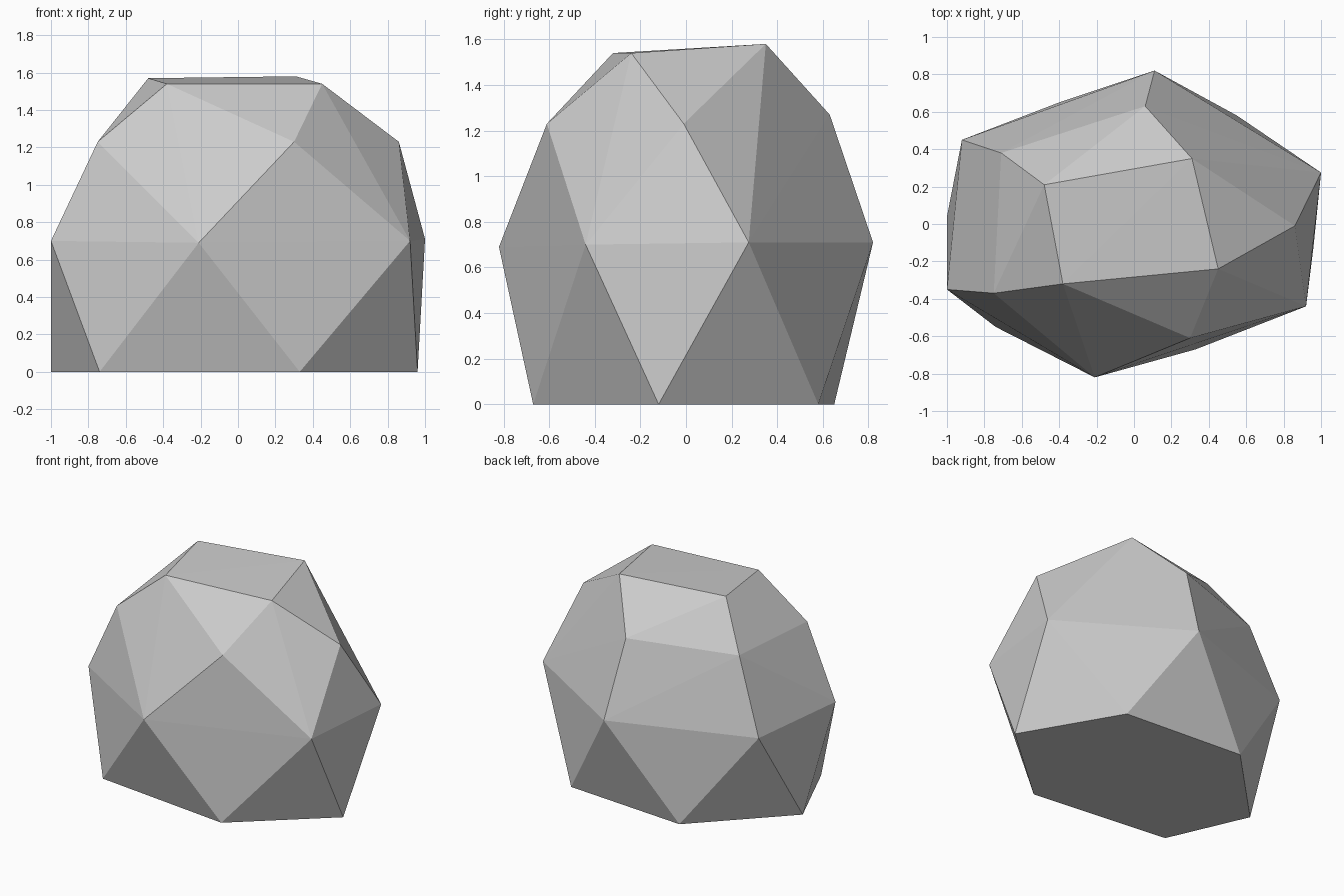
import bpy, bmesh

if "Cube" in bpy.data.objects:
    bpy.data.objects.remove(bpy.data.objects["Cube"])

# Corner rings of the boulder, from the ground to the crown
base = [(-0.74, -0.55, 0), (0.33, -0.67, 0), (0.96, -0.12, 0),
        (0.55, 0.58, 0), (-0.40, 0.65, 0), (-1.0, 0.04, 0)]
middle = [(-1.0, -0.35, 0.70), (-0.21, -0.82, 0.69), (0.92, -0.44, 0.70),
          (1.0, 0.275, 0.71), (0.11, 0.82, 0.71), (-0.92, 0.45, 0.71)]
shoulder = [(-0.75, -0.37, 1.23), (0.30, -0.61, 1.23), (0.86, -0.01, 1.23),
            (0.06, 0.63, 1.27), (-0.71, 0.38, 1.25)]
crown = [(-0.48, 0.21, 1.57), (-0.38, -0.32, 1.54),
         (0.45, -0.24, 1.54), (0.31, 0.35, 1.58)]

# Faceted stone skin stretched over the corners
bm = bmesh.new()
for co in base + middle + shoulder + crown:
    bm.verts.new(co)
bmesh.ops.convex_hull(bm, input=bm.verts[:])
bmesh.ops.delete(bm, geom=[v for v in bm.verts if not v.link_faces], context='VERTS')
bmesh.ops.recalc_face_normals(bm, faces=bm.faces[:])
mesh = bpy.data.meshes.new("boulder")
bm.to_mesh(mesh)
bm.free()

# Flat grey stone
stone = bpy.data.materials.new("stone_grey")
stone.diffuse_color = (0.6, 0.6, 0.6, 1)
stone.use_nodes = True
stone.node_tree.nodes["Principled BSDF"].inputs["Base Color"].default_value = stone.diffuse_color
mesh.materials.append(stone)
boulder = bpy.data.objects.new("boulder", mesh)
bpy.context.collection.objects.link(boulder)
